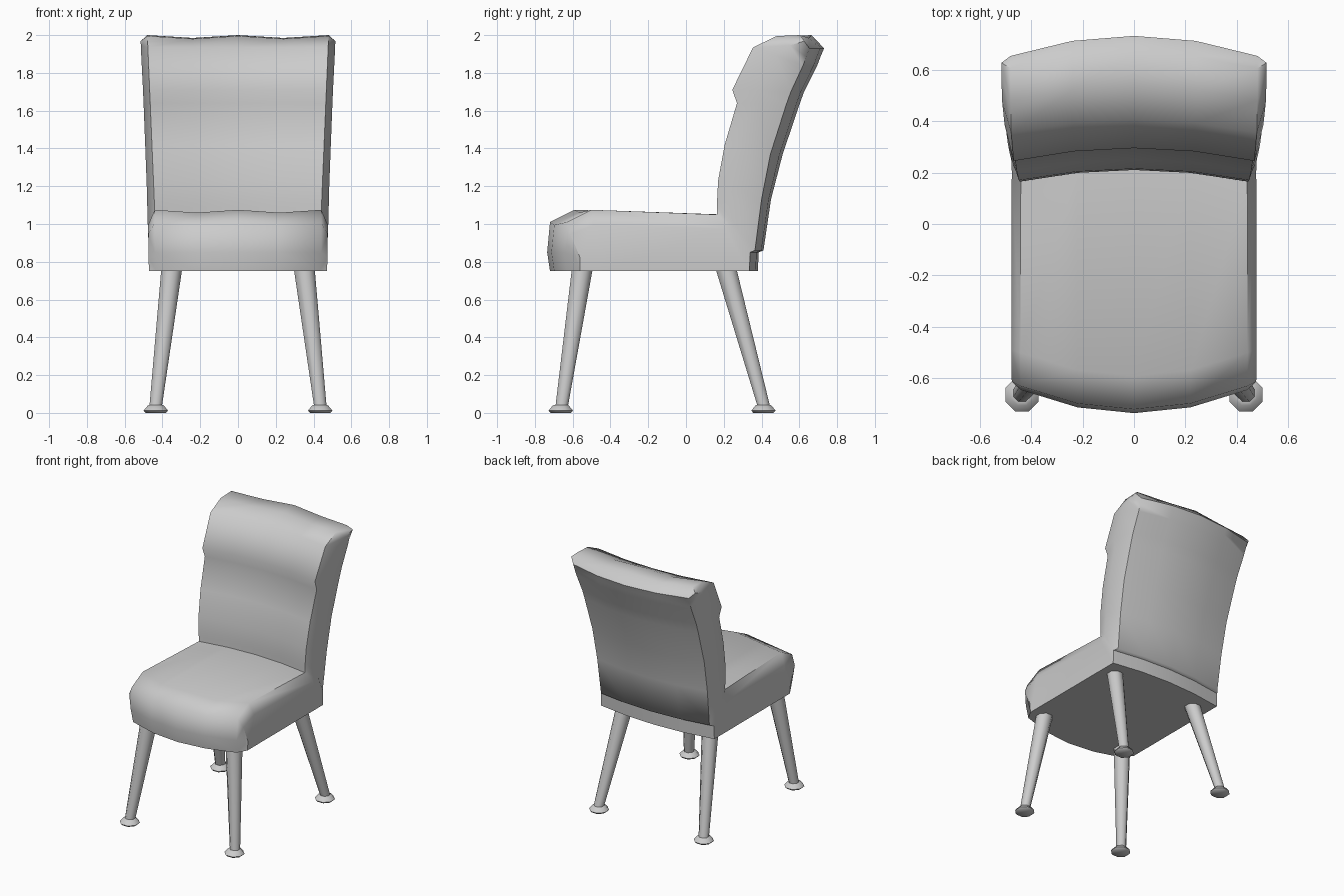
import bpy, bmesh, math

if "Cube" in bpy.data.objects:
    bpy.data.objects.remove(bpy.data.objects["Cube"])


def finish(name, bm, angle):
    bmesh.ops.recalc_face_normals(bm, faces=bm.faces)
    mesh = bpy.data.meshes.new(name)
    bm.to_mesh(mesh)
    bm.free()
    ob = bpy.data.objects.new(name, mesh)
    bpy.context.collection.objects.link(ob)
    bpy.ops.object.select_all(action='DESELECT')
    ob.select_set(True)
    bpy.context.view_layer.objects.active = ob
    bpy.ops.object.shade_smooth_by_angle(angle=math.radians(angle))
    return ob


# Upholstered body: rows run from seat front, along the seat, up the back.
# (inner y, inner z, inner bulge, outer y, outer z, outer bulge) at the side edge
ROWS = [
    (-.645, .85, -.09, -.63, .75, -.09),
    (-.63, 1.01, -.09, -.56, .75, 0),
    (-.50, 1.075, -.09, -.45, .75, 0),
    (.165, 1.05, .045, .335, .75, .045),
    (.165, 1.09, .045, .34, .85, .045),
    (.165, 1.13, .045, .365, .86, .045),
    (.17, 1.23, .045, .40, 1.13, .05),
    (.205, 1.42, .045, .447, 1.37, .065),
    (.27, 1.64, .045, .53, 1.63, .07),
    (.245, 1.71, .05, .555, 1.70, .07),
    (.355, 1.935, .05, .62, 1.84, .075),
    (.48, 1.995, .055, .637, 1.885, .075),
    (.605, 2.0, .06, .653, 1.93, .078),
]
DIPPED = (1, 2, 11, 12)
US = (-1, -.5, 0, .5, 1)


def build_body():
    bm = bmesh.new()
    inner, outer, mids = [], [], []
    for i, (iy, iz, ib, oy, oz, ob) in enumerate(ROWS):
        wi = .44 + .04 * max(0, iz - 1.05) / .95
        wo = (.43 if i == 0 else .47) if i < 5 else .45 + .03 * (oz - .86) / 1.07
        dip = .015 if i in DIPPED else 0
        inner.append([bm.verts.new((u * wi, iy + ib * (1 - u * u),
                                    iz - (dip if abs(u) == .5 else 0))) for u in US])
        outer.append([bm.verts.new((u * wo, oy + ob * (1 - u * u), oz)) for u in US])
        t = .25 if i < 4 else .45
        my, mz = iy + (oy - iy) * t, iz + (oz - iz) * t
        if i == 0:
            my, mz = -.56, .82
        mids.append([bm.verts.new((s * (wi + .035), my, mz)) for s in (-1, 1)])
    n = len(ROWS)
    for i in range(n - 1):
        for grid in (inner, outer):
            for k in range(4):
                bm.faces.new((grid[i][k], grid[i][k + 1], grid[i + 1][k + 1], grid[i + 1][k]))
        # Side panels with a raised middle line
        for s, k in ((0, 0), (1, 4)):
            for grid in (inner, outer):
                bm.faces.new((grid[i][k], mids[i][s], mids[i + 1][s], grid[i + 1][k]))
    # Close the seat front and the top of the back
    for i in (0, n - 1):
        for k in range(4):
            bm.faces.new((inner[i][k], inner[i][k + 1], outer[i][k + 1], outer[i][k]))
        for s, k in ((0, 0), (1, 4)):
            bm.faces.new((inner[i][k], mids[i][s], outer[i][k]))
    return finish("upholstered_seat_and_back", bm, 60)


def build_leg(name, side, foot_y, base_y, top_y):
    # Octagonal tapered leg standing on a flared foot
    rings = [(.435, foot_y, 0, .058), (.435, foot_y, .012, .07), (.435, foot_y, .04, .045),
             (.435, base_y, .042, .036), (.35, top_y, .77, .06)]
    bm = bmesh.new()
    loops = []
    for x, y, z, r in rings:
        loops.append([bm.verts.new((side * x + r * math.cos(math.tau * (k + .5) / 8),
                                    y + r * math.sin(math.tau * (k + .5) / 8), z))
                      for k in range(8)])
    for a, b in zip(loops, loops[1:]):
        for k in range(8):
            j = (k + 1) % 8
            bm.faces.new((a[k], a[j], b[j], b[k]))
    bm.faces.new(loops[0])
    bm.faces.new(loops[-1])
    return finish(name, bm, 50)


build_body()
for side, label in ((-1, "left"), (1, "right")):
    build_leg("front_leg_" + label, side, -.663, -.657, -.548)
    build_leg("back_leg_" + label, side, .41, .41, .21)
